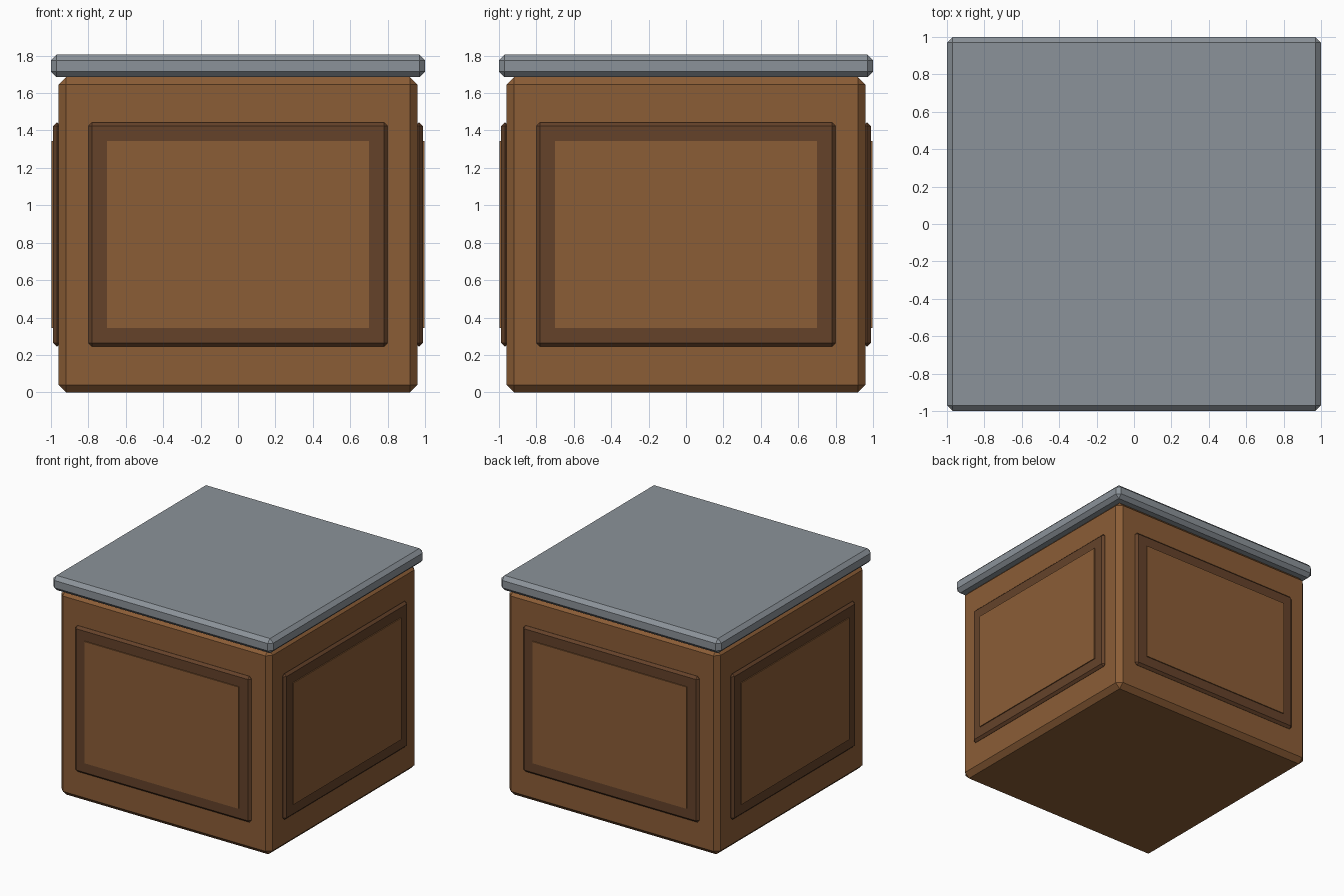
import bpy, bmesh
from math import pi
from mathutils import Matrix

if "Cube" in bpy.data.objects:
    bpy.data.objects.remove(bpy.data.objects["Cube"])


def material(name, rgb):
    m = bpy.data.materials.new(name)
    m.diffuse_color = (*rgb, 1)
    m.use_nodes = True
    m.node_tree.nodes["Principled BSDF"].inputs["Base Color"].default_value = m.diffuse_color
    return m


wood = material("wood", (0.26, 0.11, 0.037))
dark_wood = material("dark_wood", (0.13, 0.055, 0.023))
stone = material("stone", (0.26, 0.29, 0.32))


def box(name, size, centre, mat, bevel=0, turn=0):
    """Box with chamfered edges, turned about the z axis of the model."""
    bm = bmesh.new()
    bmesh.ops.create_cube(bm, size=1, matrix=Matrix.Translation(centre) @ Matrix.Diagonal((*size, 1)))
    if bevel:
        bmesh.ops.bevel(bm, geom=bm.edges[:], offset=bevel, segments=1,
                        affect='EDGES', clamp_overlap=True)
    mesh = bpy.data.meshes.new(name)
    bm.to_mesh(mesh)
    bm.free()
    mesh.materials.append(mat)
    obj = bpy.data.objects.new(name, mesh)
    obj.rotation_euler.z = turn
    bpy.context.collection.objects.link(obj)
    return obj


# Cabinet body and countertop slab
H = 1.685
box("cabinet_body", (1.92, 1.92, H), (0, 0, H / 2), wood, 0.04)
box("countertop", (2, 2, 0.12), (0, 0, H + 0.06), stone, 0.03)

# Raised frame and inset panel on each of the four sides
for i, side in enumerate(("front", "right", "back", "left")):
    turn = i * pi / 2
    box(side + "_frame", (1.6, 0.04, 1.2), (0, -0.968, 0.844), dark_wood, 0.0195, turn)
    box(side + "_panel", (1.4, 0.04, 1.0), (0, -0.976, 0.844), wood, 0, turn)
